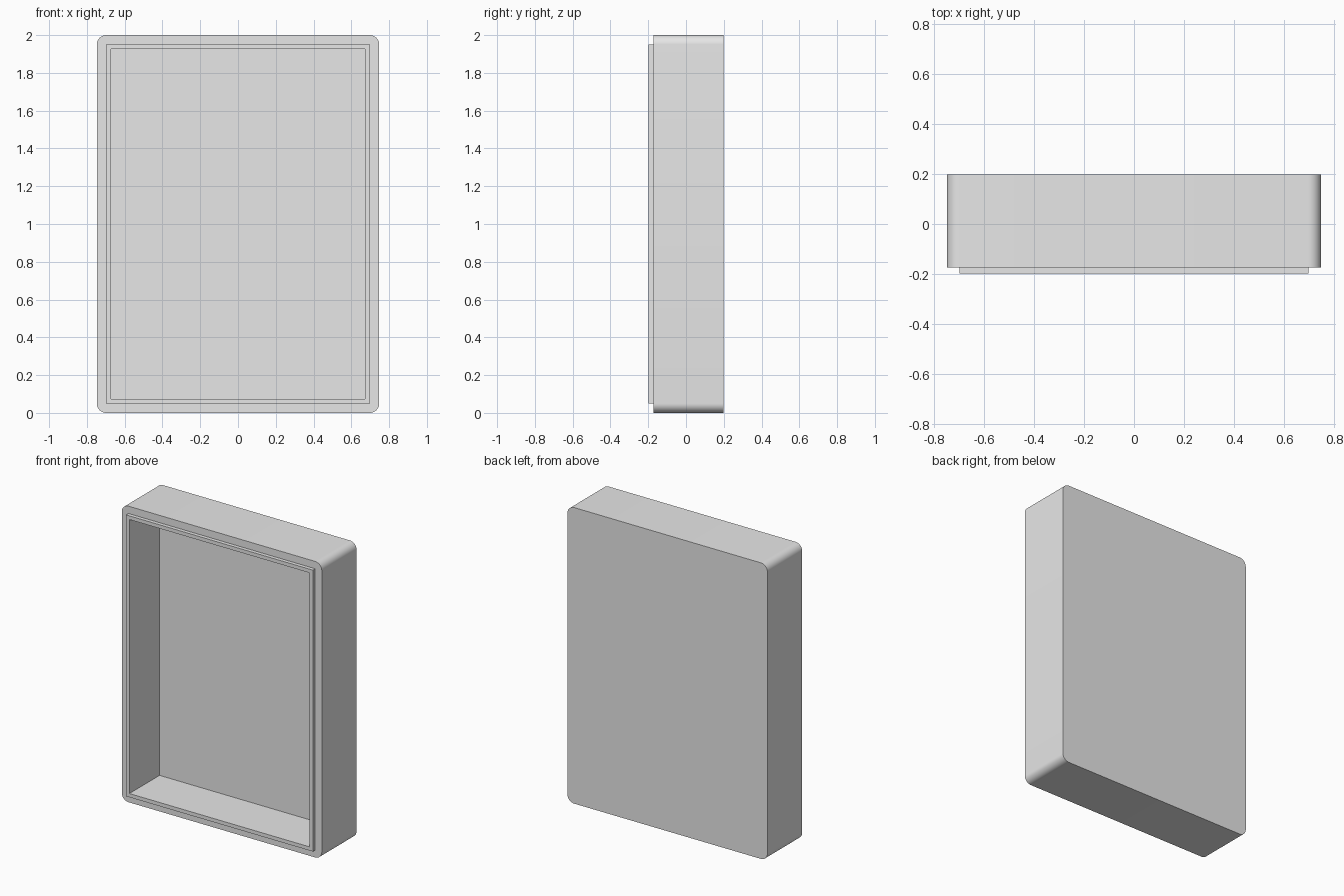
import bpy
import bmesh
import math
from mathutils import Vector

cube = bpy.data.objects.get("Cube")
if cube:
    bpy.data.objects.remove(cube, do_unlink=True)

# Overall sizes
HALF_W, HEIGHT = 0.7475, 2.0
BACK, RIM, LIP = 0.198, -0.173, -0.198   # depth positions along y
WALL, STEP = 0.0745, 0.0495              # border to the cavity and to the lip
RADIUS = 0.05

grey = bpy.data.materials.new("light grey")
grey.use_nodes = True
colour = (0.8, 0.8, 0.8, 1)
grey.diffuse_color = colour
grey.node_tree.nodes["Principled BSDF"].inputs["Base Color"].default_value = colour


def outline(inset, radius=0.0, steps=10):
    """Rectangle in x and z, with optional rounded corners."""
    w, h = HALF_W - inset - radius, HEIGHT / 2 - inset - radius
    points = []
    for i, (sx, sz) in enumerate([(1, 1), (-1, 1), (-1, -1), (1, -1)]):
        for k in range(steps + 1 if radius else 1):
            a = math.pi / 2 * (i + k / steps)
            points.append((sx * w + radius * math.cos(a),
                           HEIGHT / 2 + sz * h + radius * math.sin(a)))
    return points


def ring(bm, points, y):
    verts = [bm.verts.new((x, y, z)) for x, z in points]
    return verts, [bm.edges.new((verts[i - 1], verts[i])) for i in range(len(verts))]


def bridge(bm, a, b):
    for i in range(len(a)):
        bm.faces.new((a[i - 1], a[i], b[i], b[i - 1]))


# Open tray: rounded shell, flat rim, raised lip and square cavity
bm = bmesh.new()
back, _ = ring(bm, outline(0, RADIUS), BACK)
rim, rim_edges = ring(bm, outline(0, RADIUS), RIM)
lip_base, base_edges = ring(bm, outline(STEP), RIM)
lip_outer, _ = ring(bm, outline(STEP), LIP)
lip_inner, _ = ring(bm, outline(WALL), LIP)
floor, _ = ring(bm, outline(WALL), BACK - WALL)

bm.faces.new(back)
bridge(bm, back, rim)
bmesh.ops.triangle_fill(bm, edges=rim_edges + base_edges, use_beauty=True,
                        normal=Vector((0, -1, 0)))
bridge(bm, lip_base, lip_outer)
bridge(bm, lip_outer, lip_inner)
bridge(bm, lip_inner, floor)
bm.faces.new(floor)
bmesh.ops.recalc_face_normals(bm, faces=bm.faces)

mesh = bpy.data.meshes.new("tray")
bm.to_mesh(mesh)
bm.free()
mesh.materials.append(grey)
tray = bpy.data.objects.new("tray", mesh)
bpy.context.collection.objects.link(tray)

# Smooth corners, crisp edges
bpy.context.view_layer.objects.active = tray
tray.select_set(True)
bpy.ops.object.shade_smooth_by_angle(angle=math.radians(30))
